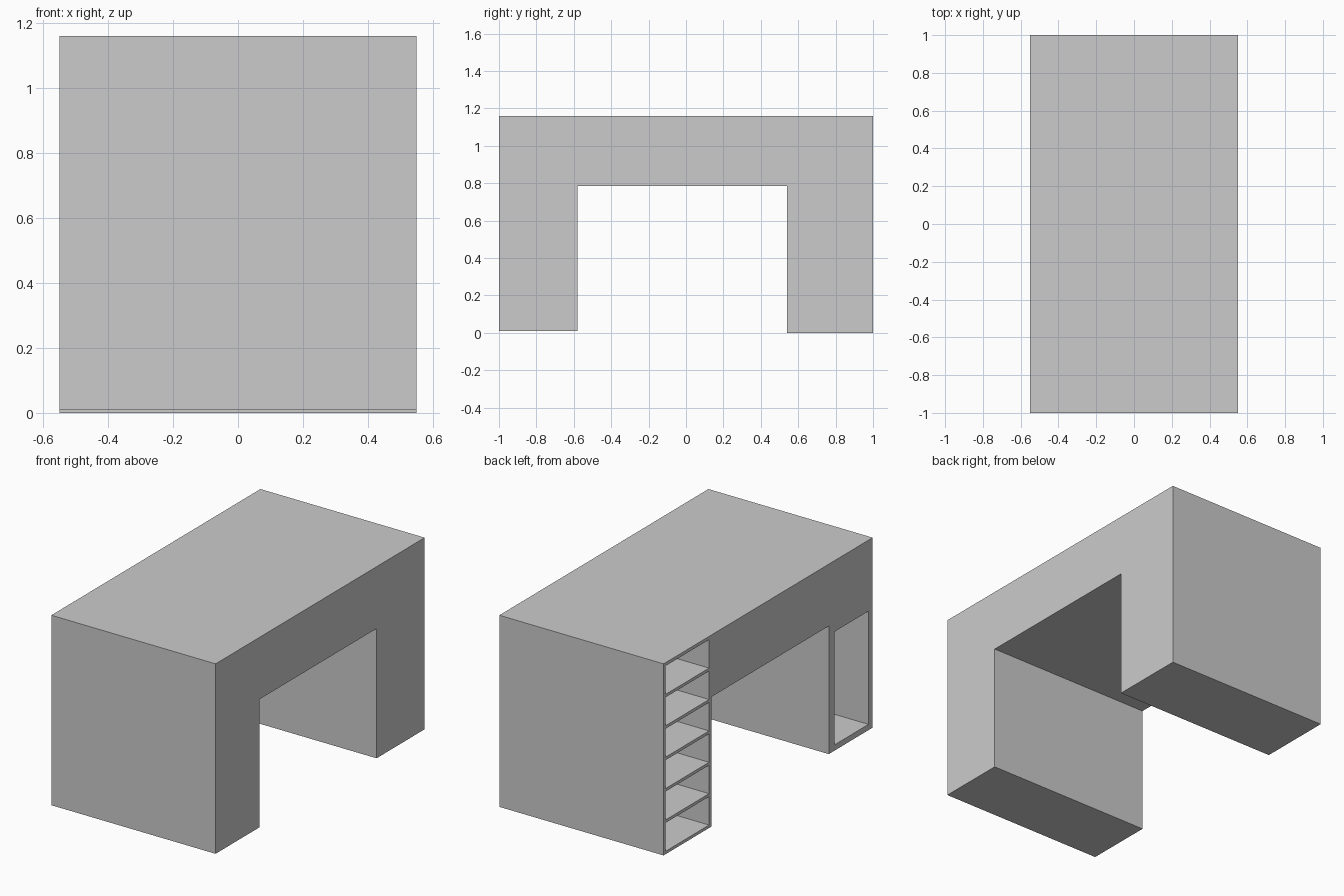
import bpy

if "Cube" in bpy.data.objects:
    bpy.data.objects.remove(bpy.data.objects["Cube"])

HX = 0.55            # half depth of the desk along x
TOP = 1.16


def box(name, x, y, z):
    """Box between (min, max) pairs on each axis."""
    bpy.ops.mesh.primitive_cube_add(
        size=1, location=[(a + b) / 2 for a, b in (x, y, z)])
    ob = bpy.context.object
    ob.name = name
    ob.scale = [b - a for a, b in (x, y, z)]
    bpy.ops.object.transform_apply(location=False, rotation=False, scale=True)
    return ob


full = (-HX, HX)
inner = (-HX, HX - 0.02)     # everything open towards -x has a back panel at +x

# Desk top and the closed block above the knee hole and cabinet
box("desk_top", full, (-1, 1), (TOP - 0.02, TOP))
box("apron_block", full, (-1, 0.54), (0.785, TOP - 0.02))

# Shelf pedestal, open on the left side
box("shelf_outer_wall", full, (0.98, 1), (0, TOP - 0.02))
box("shelf_inner_wall_lower", full, (0.54, 0.565), (0, TOP - 0.02))
box("shelf_back_panel", (HX - 0.02, HX), (0.565, 0.98), (0, TOP - 0.02))
pitch = (TOP - 0.02) / 6
for i in range(6):
    z = i * pitch
    box(f"shelf_{i + 1}", inner, (0.565, 0.98), (z, z + 0.018))

# Cabinet pedestal, a framed box open on the left side
box("cabinet_outer_wall", full, (-1, -0.96), (0.01, 0.785))
box("cabinet_inner_wall", full, (-0.635, -0.58), (0.01, 0.785))
box("cabinet_back_panel", (HX - 0.02, HX), (-0.96, -0.635), (0.01, 0.785))
box("cabinet_floor", inner, (-0.96, -0.635), (0.01, 0.045))
box("cabinet_ceiling", inner, (-0.96, -0.635), (0.73, 0.785))
